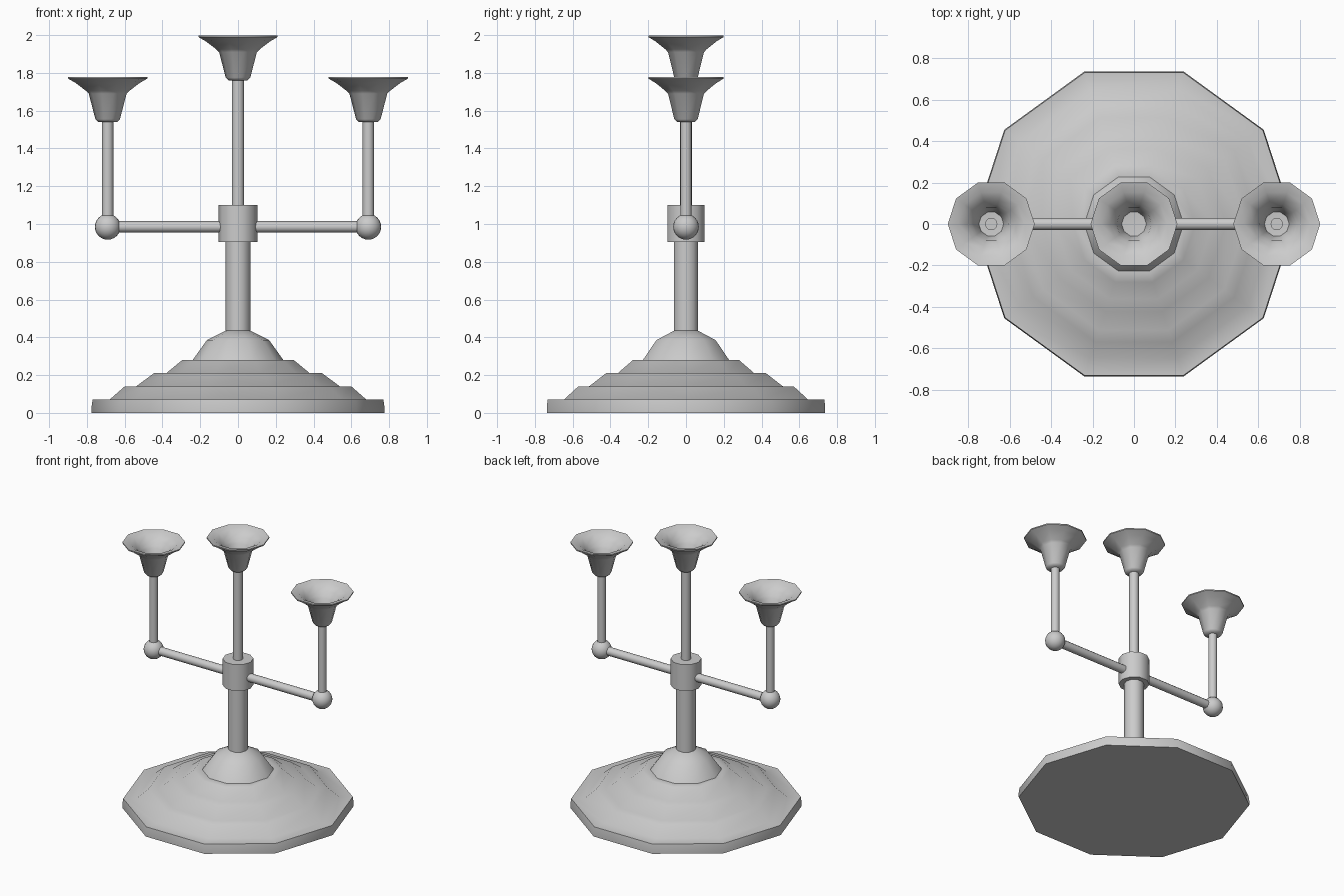
import bpy, bmesh, math
from mathutils import Vector

if "Cube" in bpy.data.objects:
    bpy.data.objects.remove(bpy.data.objects["Cube"])


def finish(name, bm, angle=50):
    bmesh.ops.remove_doubles(bm, verts=bm.verts, dist=1e-5)
    bmesh.ops.recalc_face_normals(bm, faces=bm.faces)
    me = bpy.data.meshes.new(name)
    bm.to_mesh(me)
    bm.free()
    ob = bpy.data.objects.new(name, me)
    bpy.context.collection.objects.link(ob)
    bpy.ops.object.select_all(action='DESELECT')
    ob.select_set(True)
    bpy.context.view_layer.objects.active = ob
    bpy.ops.object.shade_smooth_by_angle(angle=math.radians(angle))
    return ob


def lathe(name, profile, sides=10, x=0, z=0):
    # spin a closed (radius, height) profile around the vertical axis
    bm = bmesh.new()
    vs = [bm.verts.new((r, 0, h)) for r, h in profile]
    es = [bm.edges.new(p) for p in zip(vs, vs[1:])]
    bmesh.ops.spin(bm, geom=vs + es, cent=(0, 0, 0), axis=(0, 0, 1),
                   angle=math.tau, steps=sides, use_duplicate=False)
    bmesh.ops.translate(bm, verts=bm.verts, vec=(x, 0, z))
    return finish(name, bm)


def rod(name, a, b, r, sides=12):
    a, b = Vector(a), Vector(b)
    bm = bmesh.new()
    bmesh.ops.create_cone(bm, cap_ends=True, segments=sides, radius1=r,
                          radius2=r, depth=(b - a).length)
    ob = finish(name, bm)
    ob.location = (a + b) / 2
    ob.rotation_euler = (b - a).to_track_quat('Z', 'Y').to_euler()
    return ob


# stepped ten-sided foot
lathe("base", [(0, 0), (0.775, 0), (0.775, 0.035), (0.77, 0.07), (0.68, 0.07),
               (0.60, 0.14), (0.54, 0.14), (0.445, 0.21), (0.38, 0.21),
               (0.295, 0.28), (0.24, 0.28), (0.165, 0.385), (0.067, 0.435),
               (0, 0.435)])

# central column, collar and upper stem
lathe("column", [(0, 0.4), (0.067, 0.4), (0.067, 0.93), (0, 0.93)])
lathe("collar", [(0, 0.905), (0.103, 0.905), (0.103, 1.1), (0, 1.1)])
rod("centre_stem", (0, 0, 1.05), (0, 0, 1.775), 0.033)

# flared candle cup: outside wall, thin rim, hollow inside
cup = [(0, 0), (0.05, 0), (0.065, 0.015), (0.1, 0.15), (0.115, 0.165),
       (0.17, 0.207), (0.21, 0.23), (0.21, 0.238), (0.16, 0.226),
       (0.115, 0.19), (0.098, 0.165), (0.085, 0.15), (0.06, 0.035), (0, 0.03)]
lathe("centre_cup", cup, z=1.76)

# arms, elbow balls, side stems and side cups
for side, s in (("left", -1), ("right", 1)):
    x = 0.69 * s
    rod(side + "_arm", (0.05 * s, 0, 0.985), (x, 0, 0.985), 0.03)
    bm = bmesh.new()
    bmesh.ops.create_uvsphere(bm, u_segments=20, v_segments=12, radius=0.068)
    ball = finish(side + "_ball", bm)
    ball.location = (x, 0, 0.985)
    rod(side + "_stem", (x, 0, 0.985), (x, 0, 1.59), 0.03)
    lathe(side + "_cup", cup, x=x, z=1.54)
